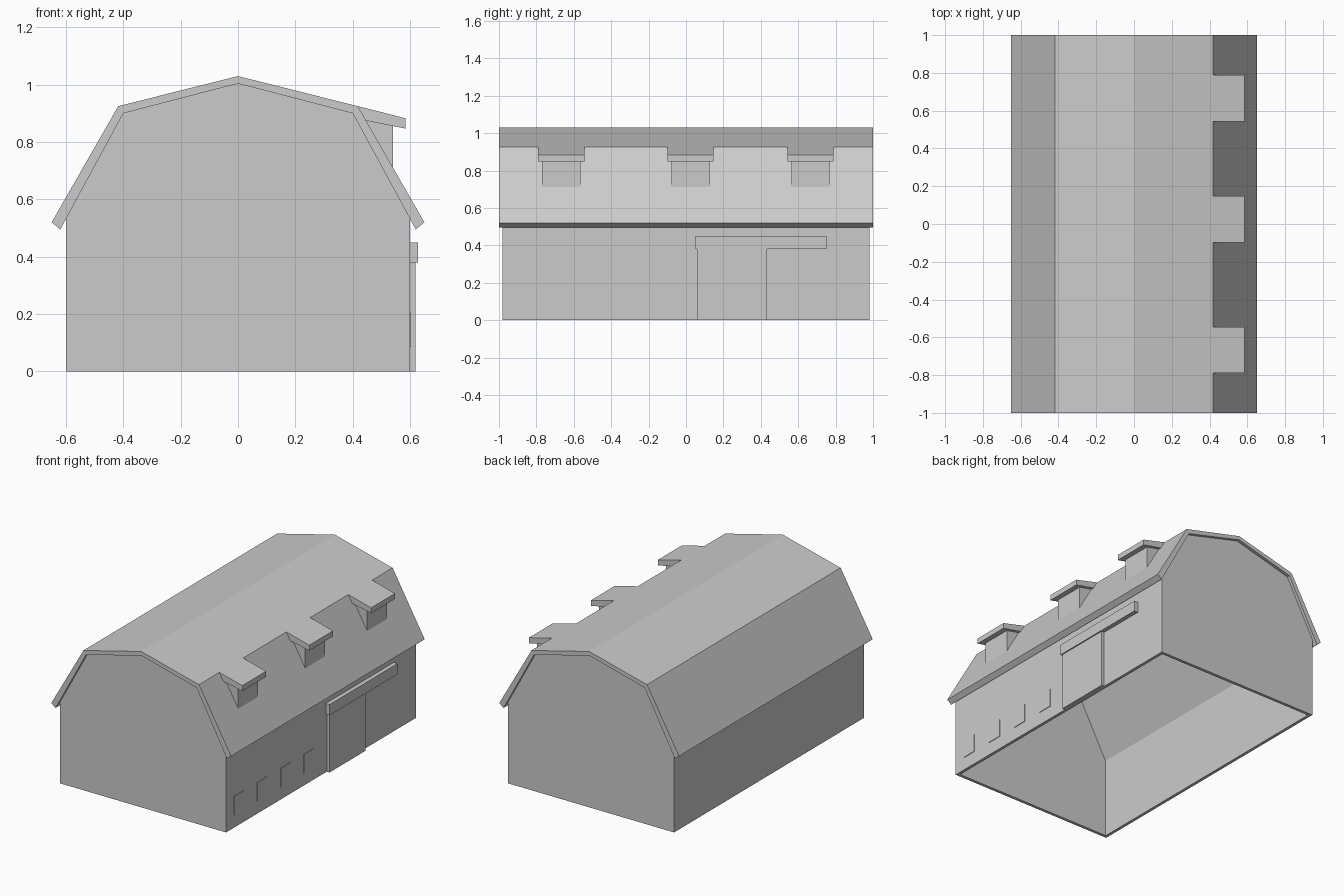
import bpy, bmesh

if "Cube" in bpy.data.objects:
    bpy.data.objects.remove(bpy.data.objects["Cube"])


def finish(name, bm):
    bmesh.ops.recalc_face_normals(bm, faces=bm.faces)
    mesh = bpy.data.meshes.new(name)
    bm.to_mesh(mesh)
    bm.free()
    obj = bpy.data.objects.new(name, mesh)
    bpy.context.collection.objects.link(obj)
    return obj


def prism(name, profile, y0, y1, open_bottom=False):
    """Extrude an (x, z) outline from y0 to y1."""
    bm = bmesh.new()
    front = [bm.verts.new((x, y0, z)) for x, z in profile]
    back = [bm.verts.new((x, y1, z)) for x, z in profile]
    bm.faces.new(front)
    bm.faces.new(back[::-1])
    n = len(profile)
    bottom = None
    for i in range(n):
        j = (i + 1) % n
        f = bm.faces.new((front[i], back[i], back[j], front[j]))
        if profile[i][1] == 0 and profile[j][1] == 0:
            bottom = f
    bmesh.ops.recalc_face_normals(bm, faces=bm.faces)
    if open_bottom:
        bmesh.ops.delete(bm, geom=[bottom], context='FACES_ONLY')
    return finish(name, bm)


def box(name, x0, x1, y0, y1, z0, z1):
    return prism(name, [(x0, z0), (x1, z0), (x1, z1), (x0, z1)], y0, y1)


def mirrored(half):
    """Mirror a half outline, given from the ridge outward, across x = 0."""
    return [(-x, z) for x, z in reversed(half[1:])] + half


# Hollow barn body, open underneath
wall_half = [(0, 1.004), (0.40, 0.90), (0.60, 0.532), (0.60, 0)]
walls = prism("barn_walls", mirrored(wall_half), -0.98, 0.98, open_bottom=True)
shell = walls.modifiers.new("thickness", 'SOLIDIFY')
shell.thickness = 0.02
shell.offset = -1
shell.use_even_offset = True

# Gambrel roof slab
outer = [(0, 1.03), (0.418, 0.925), (0.65, 0.52)]
inner = [(0, 1.004), (0.40, 0.90), (0.62, 0.495)]
prism("gambrel_roof", mirrored(outer) + mirrored(inner)[::-1], -1, 1)

# Three dormers on the right slope
for i, y in enumerate((-0.667, 0.025, 0.665)):
    prism(f"dormer_body_{i}", [(0.43, 0.88), (0.53, 0.71), (0.54, 0.71), (0.54, 0.86)],
          y - 0.102, y + 0.102)
    prism(f"dormer_roof_{i}", [(0.418, 0.925), (0.584, 0.883), (0.584, 0.847), (0.43, 0.878)],
          y - 0.123, y + 0.123)

# Sliding door and its rail
box("sliding_door", 0.595, 0.62, 0.06, 0.432, 0, 0.40)
box("door_rail", 0.595, 0.628, 0.05, 0.752, 0.38, 0.45)

# Row of small windows on the right wall
for i in range(4):
    y = -0.85 + 0.24 * i
    box(f"window_{i}", 0.595, 0.604, y - 0.05, y + 0.05, 0.085, 0.205)
